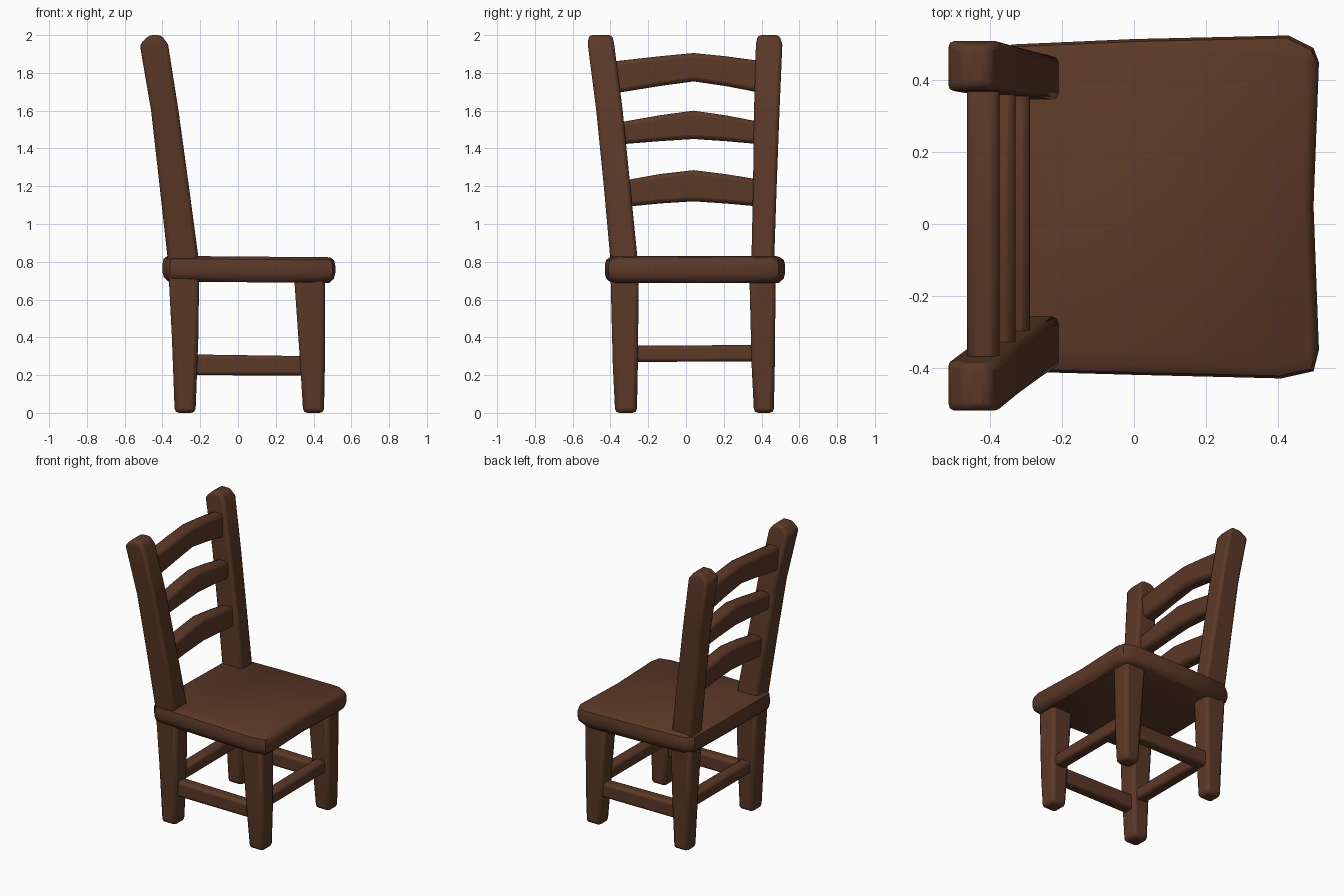
import bpy, bmesh, math

if "Cube" in bpy.data.objects:
    bpy.data.objects.remove(bpy.data.objects["Cube"])

wood = bpy.data.materials.new("dark brown wood")
wood.diffuse_color = (0.105, 0.040, 0.020, 1)
wood.use_nodes = True
wood.node_tree.nodes["Principled BSDF"].inputs["Base Color"].default_value = wood.diffuse_color


def loft(name, rings, bevel=0.0):
    """Skin closed rings of points, cap the ends and soften the edges."""
    bm = bmesh.new()
    vs = [[bm.verts.new(p) for p in r] for r in rings]
    n = len(rings[0])
    for a, b in zip(vs, vs[1:]):
        for i in range(n):
            j = (i + 1) % n
            bm.faces.new((a[i], a[j], b[j], b[i]))
    bm.faces.new(vs[0][::-1])
    bm.faces.new(vs[-1])
    bmesh.ops.recalc_face_normals(bm, faces=bm.faces)
    me = bpy.data.meshes.new(name)
    bm.to_mesh(me)
    bm.free()
    me.materials.append(wood)
    ob = bpy.data.objects.new(name, me)
    bpy.context.collection.objects.link(ob)
    if bevel:
        m = ob.modifiers.new("soft edges", 'BEVEL')
        m.width = bevel
        m.segments = 2
        m.limit_method = 'ANGLE'
        m.angle_limit = math.radians(35)
    bpy.ops.object.select_all(action='DESELECT')
    ob.select_set(True)
    bpy.context.view_layer.objects.active = ob
    bpy.ops.object.shade_smooth_by_angle(angle=math.radians(40))
    return ob


def upright(name, sections, bevel):
    """Post from (z, x0, x1, y0, y1) sections."""
    return loft(name, [[(a, c, z), (b, c, z), (b, d, z), (a, d, z)]
                       for z, a, b, c, d in sections], bevel)


def rail_y(name, sections, bevel):
    """Rail running along y from (y, x0, x1, z0, z1) sections."""
    return loft(name, [[(a, y, c), (b, y, c), (b, y, d), (a, y, d)]
                       for y, a, b, c, d in sections], bevel)


def rail_x(name, sections, bevel):
    """Rail running along x from (x, y0, y1, z0, z1) sections."""
    return loft(name, [[(x, a, c), (x, b, c), (x, b, d), (x, a, d)]
                       for x, a, b, c, d in sections], bevel)


# Seat: rounded, slightly uneven slab
plan = [(-0.36, -0.41), (0.0, -0.42), (0.41, -0.43), (0.50, -0.41), (0.515, -0.35),
        (0.50, 0.05), (0.515, 0.45), (0.50, 0.49), (0.43, 0.525), (0.0, 0.515),
        (-0.34, 0.50), (-0.39, 0.46), (-0.40, 0.05), (-0.40, -0.36)]


def seat_ring(z, s):
    return [(0.055 + (x - 0.055) * s, 0.045 + (y - 0.045) * s, z - 0.008 * x)
            for x, y in plan]


loft("seat", [seat_ring(0.692, 0.93), seat_ring(0.715, 0.985), seat_ring(0.745, 1.0),
              seat_ring(0.785, 1.0), seat_ring(0.813, 0.985), seat_ring(0.828, 0.94)])

# Legs: tapered, four corners
for side, (t0, t1, b0, b1) in {"right": (-0.40, -0.25, -0.375, -0.26),
                               "left": (0.335, 0.475, 0.36, 0.465)}.items():
    upright("front_leg_" + side,
            [(0.0, 0.345, 0.455, b0, b1), (0.25, 0.33, 0.46, (b0 + t0) / 2, (b1 + t1) / 2),
             (0.75, 0.295, 0.46, t0, t1)], 0.022)
    upright("back_leg_" + side,
            [(0.0, -0.335, -0.225, b0, b1), (0.4, -0.35, -0.21, (b0 + t0) / 2, (b1 + t1) / 2),
             (0.78, -0.37, -0.205, t0, t1)], 0.022)

# Back posts: leaning back, with a ridged top
spine = [(0.75, -0.365, -0.20), (1.2, -0.415, -0.26), (1.6, -0.46, -0.315),
         (1.95, -0.52, -0.37), (2.0, -0.47, -0.405)]
post_y = {"right": [(-0.395, -0.25), (-0.435, -0.295), (-0.475, -0.335),
                    (-0.52, -0.38), (-0.515, -0.39)],
          "left": [(0.345, 0.465), (0.355, 0.48), (0.36, 0.495),
                   (0.37, 0.51), (0.38, 0.495)]}
for side, ys in post_y.items():
    upright("back_post_" + side, [s + y for s, y in zip(spine, ys)], 0.018)

# Ladder slats: arched, between the posts
for name, x, y0, lo, hi, mlo, mhi in [
        ("lower_slat", -0.335, -0.33, 1.09, 1.23, 1.12, 1.285),
        ("middle_slat", -0.375, -0.37, 1.42, 1.535, 1.45, 1.60),
        ("upper_slat", -0.42, -0.39, 1.69, 1.86, 1.755, 1.905)]:
    w = 0.045
    q = 0.62
    rail_y(name, [(y0, x - w, x + w, lo, hi),
                  (-0.14, x - w, x + w, lo + (mlo - lo) * q, hi + (mhi - hi) * q),
                  (0.04, x - w, x + w, mlo, mhi),
                  (0.21, x - w, x + w, lo + (mlo - lo) * q, hi + (mhi - hi) * q),
                  (0.42, x - w, x + w, lo, hi)], 0.022)

# Stretchers: lower pair on the sides, higher pair front and back
for side, y in (("right", -0.32), ("left", 0.41)):
    rail_x("side_stretcher_" + side, [(-0.28, y - 0.04, y + 0.04, 0.20, 0.31),
                                      (0.40, y - 0.04, y + 0.04, 0.198, 0.30)], 0.018)
for end, x in (("front", 0.395), ("back", -0.28)):
    rail_y(end + "_stretcher", [(-0.32, x - 0.04, x + 0.04, 0.27, 0.355),
                                (0.42, x - 0.04, x + 0.04, 0.272, 0.36)], 0.018)
